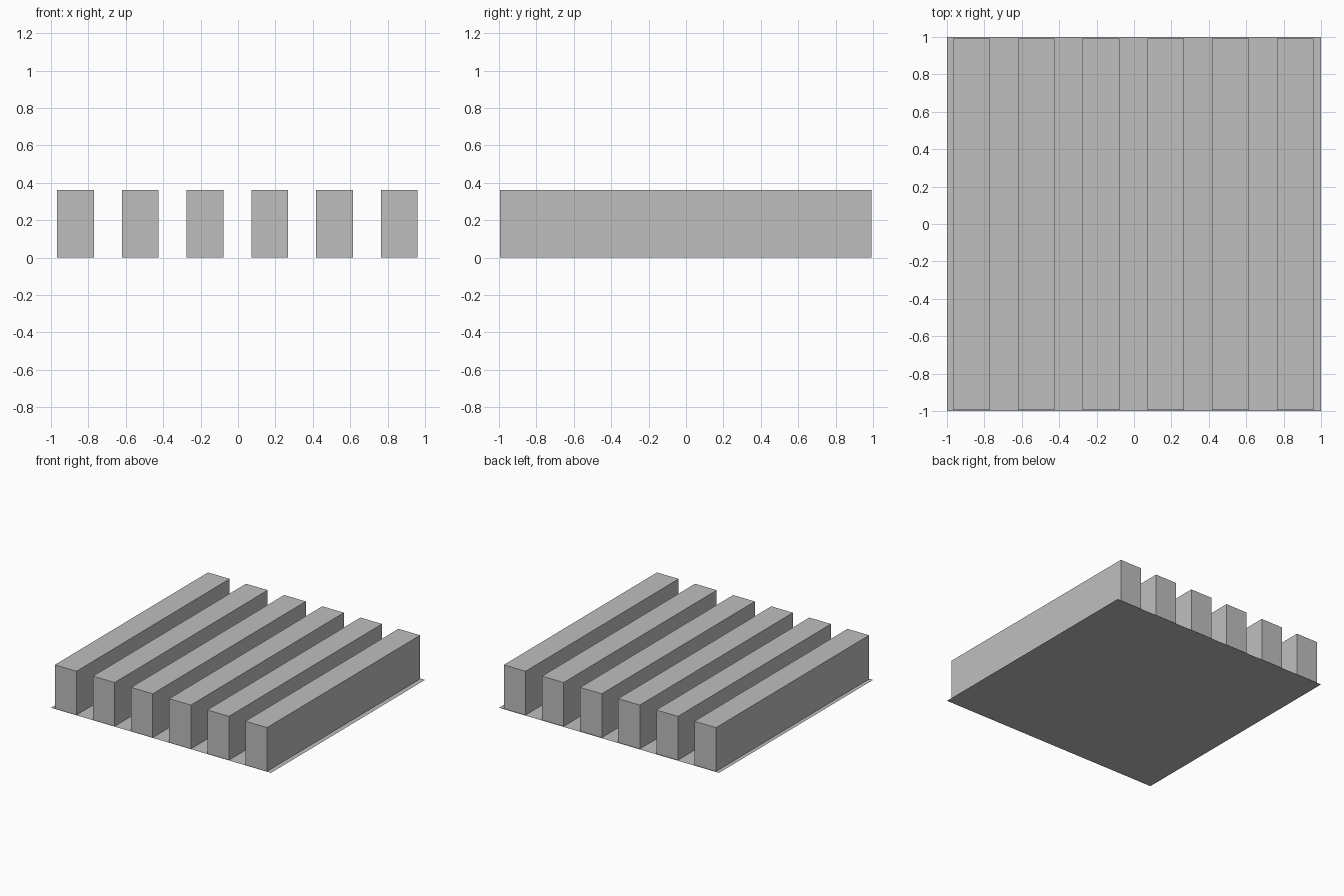
import bpy
import bmesh
from mathutils import Matrix, Vector

cube = bpy.data.objects.get("Cube")
if cube:
    bpy.data.objects.remove(cube, do_unlink=True)

# Single grey finish
GREY = (0.52, 0.52, 0.52, 1.0)
grey = bpy.data.materials.new("light_grey")
grey.use_nodes = True
grey.diffuse_color = GREY
grey.node_tree.nodes["Principled BSDF"].inputs["Base Color"].default_value = GREY


def add_object(name, bm, location):
    mesh = bpy.data.meshes.new(name)
    bm.to_mesh(mesh)
    bm.free()
    mesh.materials.append(grey)
    obj = bpy.data.objects.new(name, mesh)
    obj.location = location
    bpy.context.collection.objects.link(obj)
    return obj


# Thin square base sheet
bm = bmesh.new()
bmesh.ops.create_grid(bm, x_segments=1, y_segments=1, size=1.0)
add_object("base_sheet", bm, (0, 0, 0))

# Six parallel bars standing on the sheet, open where they meet it
BAR_SIZE = Vector((0.197, 1.987, 0.36))
FIRST_X, SPACING = -0.869, 0.3463
for i in range(6):
    bm = bmesh.new()
    bmesh.ops.create_cube(bm, size=1.0, matrix=Matrix.Diagonal(BAR_SIZE.to_4d()))
    bottom = [f for f in bm.faces if f.normal.z < -0.5]
    bmesh.ops.delete(bm, geom=bottom, context="FACES_ONLY")
    add_object(f"bar_{i + 1}", bm, (FIRST_X + i * SPACING, -0.002, BAR_SIZE.z / 2))
